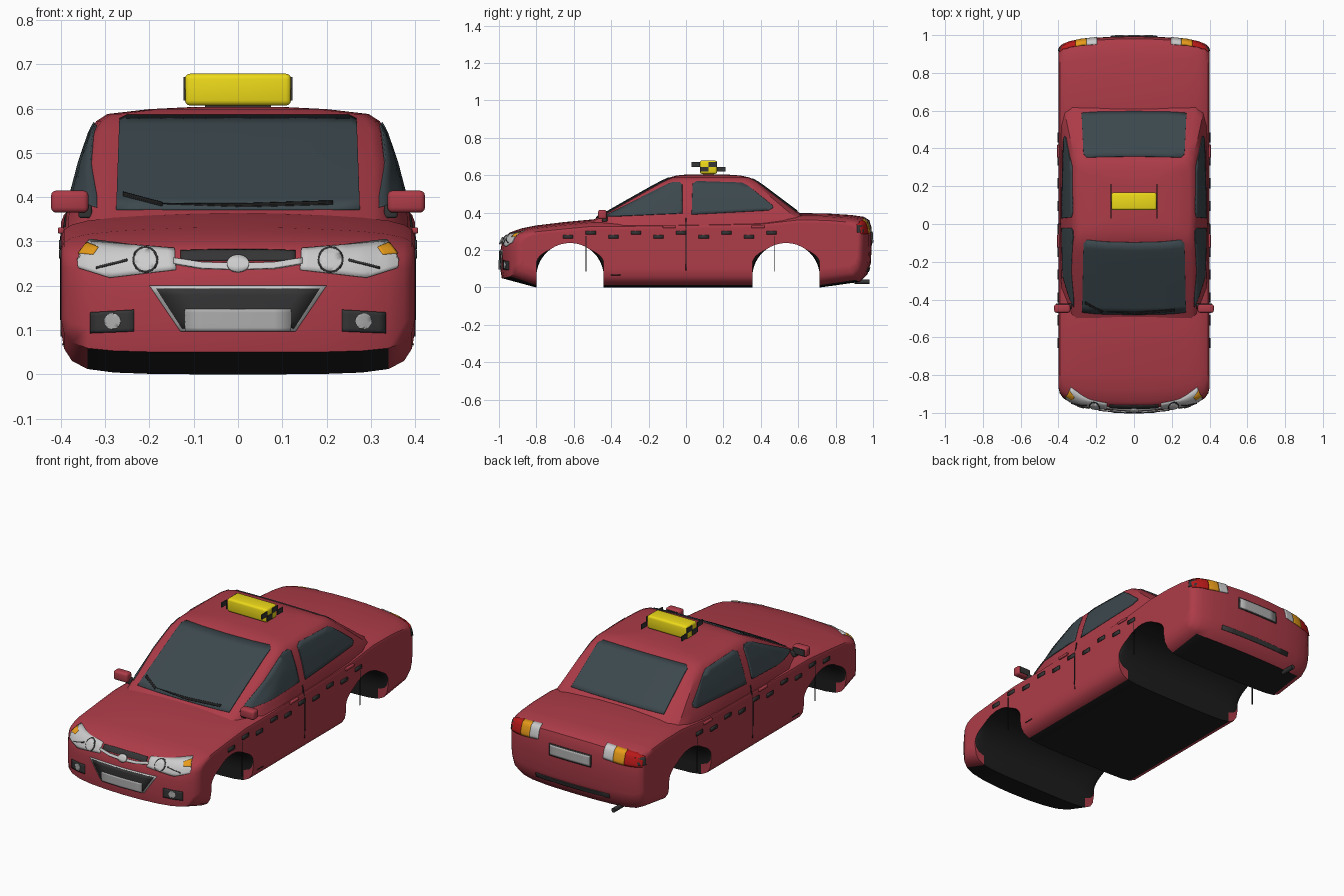
import bpy, bmesh, math
from mathutils import Vector
from mathutils.bvhtree import BVHTree

if "Cube" in bpy.data.objects:
    bpy.data.objects.remove(bpy.data.objects["Cube"])


def mat(name, r, g, b):
    m = bpy.data.materials.new(name)
    m.diffuse_color = (r, g, b, 1)
    m.use_nodes = True
    m.node_tree.nodes["Principled BSDF"].inputs["Base Color"].default_value = m.diffuse_color
    return m


RED = mat("red_paint", .42, .045, .065)
BLACK = mat("black", .012, .012, .012)
DARK = mat("dark_trim", .035, .035, .037)
GLASS = mat("glass", .045, .065, .075)
SILVER = mat("silver", .55, .55, .55)
GREY = mat("plate_grey", .42, .42, .42)
AMBER = mat("amber", .8, .33, .01)
LAMP = mat("red_lamp", .5, .01, .01)
YELLOW = mat("yellow", .85, .7, .01)


def finish(name, bm, mats, angle=40):
    me = bpy.data.meshes.new(name)
    bm.to_mesh(me)
    bm.free()
    for m in mats:
        me.materials.append(m)
    ob = bpy.data.objects.new(name, me)
    bpy.context.collection.objects.link(ob)
    bpy.ops.object.select_all(action='DESELECT')
    ob.select_set(True)
    bpy.context.view_layer.objects.active = ob
    bpy.ops.object.shade_smooth_by_angle(angle=math.radians(angle))
    return ob


def box(name, loc, size, m, bevel=0):
    bm = bmesh.new()
    bmesh.ops.create_cube(bm, size=1)
    for v in bm.verts:
        v.co = Vector(a * s + c for a, s, c in zip(v.co, size, loc))
    if bevel:
        bmesh.ops.bevel(bm, geom=bm.edges[:], offset=bevel, segments=3, profile=.5, affect='EDGES')
    return finish(name, bm, [m])


# Lower body: side profile with wheel arches, swept across shaped columns
def arch(c):
    return [(c + .18, 0)] + [(c + .18 * math.cos(math.pi * i / 20), .058 + .18 * math.sin(math.pi * i / 20))
                             for i in range(21)] + [(c - .18, 0)]


upper = [(-.985, .05), (-.993, .10), (-.993, .19), (-.985, .24), (-.968, .272), (-.94, .295), (-.88, .316),
         (-.8, .332), (-.65, .35), (-.5, .364), (-.3, .364), (.4, .375), (.6, .398), (.75, .396), (.88, .388),
         (.95, .378), (.98, .36), (.992, .32), (.994, .24), (.988, .13), (.97, .07), (.93, .03)]
profile = upper + arch(.535) + arch(-.62)
# x, end inset, top drop, bottom raise
half = [(0, 0, 0, 0), (.1, .003, .001, 0), (.2, .012, .005, .001), (.28, .026, .01, .004), (.34, .048, .017, .012),
        (.375, .07, .026, .03), (.393, .095, .037, .058), (.4, .125, .055, .1)]
columns = [(-x, i, d, r) for x, i, d, r in half[:0:-1]] + half


def shaped(y, z, col):
    x, inset, drop, rise = col
    s = max(0, (abs(y) - .8) / .19) if y < 0 else .6 * max(0, (abs(y) - .75) / .24)
    y -= math.copysign(inset * s, y)
    z += rise * max(0, 1 - z / .2) - drop * max(0, min(1, (z - .24) / .1))
    return (x, y, z)


bm = bmesh.new()
rows = [[bm.verts.new(shaped(y, z, c)) for y, z in profile] for c in columns]
n = len(profile)
for k, (a, b) in enumerate(zip(rows, rows[1:])):
    inner = abs(columns[k][0] + columns[k + 1][0]) / 2 < .35
    for i in range(n):
        j = (i + 1) % n
        f = bm.faces.new((a[i], a[j], b[j], b[i]))
        is_arch = profile[i][1] > .05 and profile[j][1] > .05
        if i >= len(upper) - 1 and (inner or is_arch):
            f.material_index = 1
bm.faces.new(rows[0])
bm.faces.new(rows[-1])
bmesh.ops.recalc_face_normals(bm, faces=bm.faces)
trees = [BVHTree.FromBMesh(bm)]
body = finish("lower_body", bm, [RED, BLACK], 35)
body.modifiers.new("normals", 'WEIGHTED_NORMAL').keep_sharp = True

# Cabin: stacked outlines (z, front y, rear y, half width)
levels = [(.31, -.585, .70, .392), (.36, -.50, .665, .388), (.40, -.43, .605, .378), (.48, -.29, .498, .357),
          (.55, -.165, .405, .333), (.572, -.122, .372, .32), (.588, -.088, .34, .295), (.599, -.05, .29, .2),
          (.604, .0, .22, .1)]
bm = bmesh.new()
rings = []
for z, f, r, w in levels:
    L = r - f
    pts = [(0, f), (.5 * w, f + .004), (min(.305, .9 * w), f + .016), (min(.33, .965 * w), f + .045),
           (.985 * w, f + .17 * L), (w, f + .35 * L), (w, f + .6 * L), (.99 * w, r - .13 * L),
           (.95 * w, r - .05 * L), (.85 * w, r - .012 * L), (.5 * w, r - .002), (0, r)]
    pts += [(-x, y) for x, y in pts[-2:0:-1]]
    rings.append([bm.verts.new((x, y, z)) for x, y in pts])
for a, b in zip(rings, rings[1:]):
    for i in range(len(a)):
        j = (i + 1) % len(a)
        bm.faces.new((a[i], a[j], b[j], b[i]))
bm.faces.new(rings[-1])
bmesh.ops.recalc_face_normals(bm, faces=bm.faces)
trees.append(BVHTree.FromBMesh(bm))
finish("cabin", bm, [RED], 35)


# Panels: flat outlines projected onto the bodywork
def panel(name, view, pts, m, layer=0, cuts=5):
    bm = bmesh.new()
    bm.faces.new([bm.verts.new((a, b, 0)) for a, b in pts])
    bmesh.ops.triangulate(bm, faces=bm.faces[:])
    bmesh.ops.subdivide_edges(bm, edges=bm.edges[:], cuts=cuts, use_grid_fill=True)
    d = Vector({'front': (0, 1, 0), 'back': (0, -1, 0), 'right': (-1, 0, 0), 'left': (1, 0, 0)}[view])
    missed = []
    for v in bm.verts:
        a, b = v.co.x, v.co.y
        o = (Vector((a, 0, b)) if d.y else Vector((0, a, b))) - d * 2
        hits = [h for h in (t.ray_cast(o, d) for t in trees) if h[0]]
        if hits:
            v.co = min(hits, key=lambda h: h[3])[0] - d * (.001 + .003 * layer)
        else:
            missed.append(v)
    bmesh.ops.delete(bm, geom=missed, context='VERTS')
    bmesh.ops.recalc_face_normals(bm, faces=bm.faces)
    ob = finish(name, bm, [m])
    s = ob.modifiers.new("thickness", 'SOLIDIFY')
    s.thickness, s.offset = .007, 0


def pair(name, view, pts, m, layer=0, cuts=5):
    for side, sx in (("right", 1), ("left", -1)):
        if view == 'side':
            panel(f"{name}_{side}", side, pts, m, layer, cuts)
        else:
            panel(f"{name}_{side}", view, [(x * sx, z) for x, z in pts], m, layer, cuts)


def rect(a0, a1, b0, b1):
    return [(a0, b0), (a1, b0), (a1, b1), (a0, b1)]


def disc(x, z, rx, rz):
    return [(x + rx * math.cos(t * math.pi / 12), z + rz * math.sin(t * math.pi / 12)) for t in range(24)]


def sym(pts):
    return pts + [(-x, z) for x, z in reversed(pts)]


# Windows and wipers
panel("windshield", 'front', sym([(.275, .372), (.268, .575), (.25, .584)]), GLASS, cuts=9)
panel("rear_window", 'back', sym([(.278, .408), (.268, .57), (.25, .58)]), GLASS, cuts=9)
pair("front_side_window", 'side', [(-.44, .377), (-.02, .396), (-.02, .55), (-.035, .563), (-.07, .562),
                                   (-.11, .548), (-.39, .405)], GLASS, cuts=7)
pair("rear_side_window", 'side', [(.03, .39), (.44, .412), (.465, .425), (.46, .44), (.33, .545), (.30, .56),
                                  (.06, .568), (.035, .555)], GLASS, cuts=7)
panel("long_wiper", 'front', [(-.17, .384), (.02, .377), (.215, .383), (.215, .39), (.02, .384)], BLACK, 2)
panel("short_wiper", 'front', [(-.26, .402), (-.17, .379), (-.17, .386), (-.26, .41)], BLACK, 2)

# Front lamps, grilles and plate
pair("headlight", 'front', [(.143, .283), (.24, .291), (.335, .303), (.35, .285), (.362, .26), (.36, .24),
                            (.29, .218), (.14, .236)], SILVER)
pair("front_indicator", 'front', [(.315, .286), (.342, .296), (.36, .272), (.326, .27)], AMBER, 1)
pair("lamp_rim", 'front', disc(.209, .258, .029, .029), DARK, 1, 2)
pair("lamp_lens", 'front', disc(.209, .258, .025, .025), SILVER, 2, 2)
pair("headlight_line", 'front', [(.25, .255), (.32, .238), (.32, .242), (.25, .26)], DARK, 1)
panel("upper_grille", 'front', sym([(.13, .256), (.13, .278), (.06, .28)]), DARK)
pair("grille_bar", 'front', [(0, .236), (.08, .239), (.145, .25), (.145, .262), (.08, .252), (0, .25)], SILVER, 1)
panel("grille_boss", 'front', disc(0, .25, .025, .019), SILVER, 3, 2)
panel("lower_grille_frame", 'front', sym([(.13, .097), (.2, .2)]), SILVER)
panel("lower_grille", 'front', sym([(.127, .104), (.185, .194)]), DARK, 1)
panel("front_plate", 'front', rect(-.12, .12, .097, .148), GREY, 2)
pair("fog_recess", 'front', [(.235, .097), (.333, .093), (.333, .14), (.235, .146)], DARK)
pair("fog_lamp", 'front', disc(.283, .12, .018, .018), GREY, 1, 2)

# Rear lamps, plate, bumper strip and exhaust
pair("reverse_lamp", 'back', [(.195, .30), (.25, .293), (.25, .366), (.195, .37)], SILVER)
pair("rear_indicator", 'back', [(.25, .293), (.31, .287), (.31, .36), (.25, .366)], AMBER)
pair("tail_lamp", 'back', [(.31, .287), (.393, .285), (.393, .335), (.36, .352), (.31, .36)], LAMP)
pair("tail_lamp_side", 'side', rect(.915, .955, .293, .333), DARK)
panel("rear_plate_frame", 'back', rect(-.125, .125, .235, .30), DARK)
panel("rear_plate", 'back', rect(-.118, .118, .241, .294), GREY, 1)
panel("rear_strip", 'back', rect(-.22, .22, .085, .108), DARK)
bm = bmesh.new()
bmesh.ops.create_cone(bm, cap_ends=True, segments=16, radius1=.012, radius2=.012, depth=.08)
for v in bm.verts:
    v.co = Vector((v.co.x - .25, v.co.z + .94, v.co.y + .03))
bmesh.ops.recalc_face_normals(bm, faces=bm.faces)
finish("exhaust_pipe", bm, [DARK])

# Checker stripe, door seams, handles and mirrors on both sides
for i in range(10):
    y, z = -.657 + .1208 * i, (.262, .283)[i % 2]
    pair(f"checker_{i}", 'side', rect(y, y + .054, z, z + .02), DARK, 0, 1)
pair("door_seam", 'side', rect(-.002, .003, .09, .37), BLACK, -.7, 3)
pair("sill_seam", 'side', rect(-.40, -.35, .066, .07), BLACK, -.7, 1)
for sx in (-1, 1):
    for y in (-.535, .475):
        box("door_edge_line", (sx * .399, y, .18), (.004, .004, .19), BLACK)
    for y in (-.09, .385):
        box("door_handle", (sx * .4, y, .325), (.014, .07, .014), RED, .004)
    box("mirror", (sx * .38, -.447, .39), (.085, .046, .05), RED, .012)
    box("mirror_glass", (sx * .38, -.424, .39), (.066, .004, .034), DARK)
    box("mirror_arm", (sx * .345, -.435, .368), (.03, .03, .03), DARK, .005)

# Roof sign with checkered end plates
box("roof_sign", (0, .12, .643), (.24, .092, .072), YELLOW, .012)
box("sign_base", (0, .12, .604), (.15, .06, .012), DARK)
for sx in (-1, 1):
    for y, z in ((.053, .658), (.143, .658), (.098, .632), (.188, .632)):
        box("sign_checker", (sx * .121, y, z), (.005, .046, .026), DARK)
